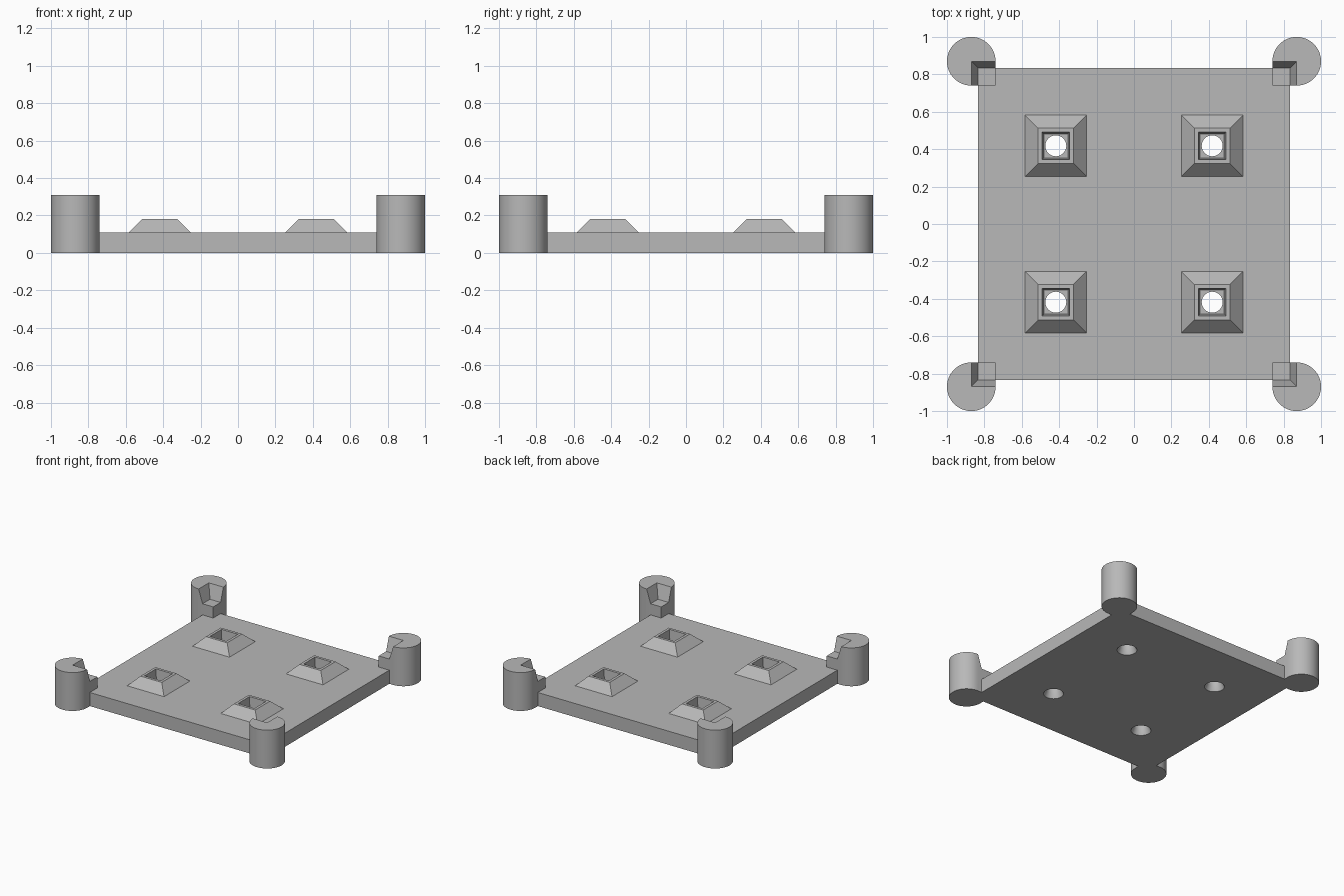
import bpy
import bmesh
from math import cos, sin, pi, radians
from mathutils import Matrix

cube = bpy.data.objects.get("Cube")
if cube:
    bpy.data.objects.remove(cube, do_unlink=True)

grey = bpy.data.materials.new("light_grey")
grey.use_nodes = True
colour = (0.48, 0.48, 0.48, 1)
grey.diffuse_color = colour
grey.node_tree.nodes["Principled BSDF"].inputs["Base Color"].default_value = colour

PLATE, PLATE_TOP = 0.835, 0.11
BOSS, BOSS_TOP = 0.418, 0.18
COLUMN, RADIUS, COLUMN_TOP, SEAT = 0.87, 0.13, 0.31, 0.2


def square(half, cx=0, cy=0):
    return [(cx + i * half, cy + j * half) for i, j in ((-1, -1), (1, -1), (1, 1), (-1, 1))]


def circle(radius, cx=0, cy=0, n=40):
    return [(cx + radius * cos(2 * pi * k / n), cy + radius * sin(2 * pi * k / n)) for k in range(n)]


def loft(name, *layers):
    """Solid through (height, outline) layers that share a point count."""
    bm = bmesh.new()
    rings = [[bm.verts.new((x, y, z)) for x, y in outline] for z, outline in layers]
    bm.faces.new(rings[0][::-1])
    bm.faces.new(rings[-1])
    n = len(rings[0])
    for low, high in zip(rings, rings[1:]):
        for k in range(n):
            bm.faces.new((low[k], low[(k + 1) % n], high[(k + 1) % n], high[k]))
    bmesh.ops.recalc_face_normals(bm, faces=bm.faces)
    mesh = bpy.data.meshes.new(name)
    bm.to_mesh(mesh)
    bm.free()
    mesh.materials.append(grey)
    obj = bpy.data.objects.new(name, mesh)
    bpy.context.collection.objects.link(obj)
    return obj


def select(obj):
    bpy.ops.object.select_all(action="DESELECT")
    obj.select_set(True)
    bpy.context.view_layer.objects.active = obj


def boolean(obj, other, operation):
    mod = obj.modifiers.new(operation, "BOOLEAN")
    mod.operation, mod.object, mod.solver = operation, other, "EXACT"
    select(obj)
    bpy.ops.object.modifier_apply(modifier=mod.name)
    bpy.data.objects.remove(other, do_unlink=True)


def smooth(obj):
    select(obj)
    bpy.ops.object.shade_smooth_by_angle(angle=radians(25))


# Base plate with four raised, pierced bosses
base = loft("base_plate", (0, square(PLATE)), (PLATE_TOP, square(PLATE)))
for cx in (-BOSS, BOSS):
    for cy in (-BOSS, BOSS):
        boss = loft("boss", (0.05, square(0.165, cx, cy)), (PLATE_TOP, square(0.165, cx, cy)),
                    (BOSS_TOP, square(0.095, cx, cy)))
        boolean(base, boss, "UNION")
        pocket = loft("pocket_cutter", (0.08, square(0.064, cx, cy)), (BOSS_TOP, square(0.073, cx, cy)),
                      (0.25, square(0.073, cx, cy)))
        boolean(base, pocket, "DIFFERENCE")
        hole = loft("hole_cutter", (-0.02, circle(0.073, cx, cy)), (0, circle(0.073, cx, cy)),
                    (0.04, circle(0.056, cx, cy)), (0.15, circle(0.056, cx, cy)))
        boolean(base, hole, "DIFFERENCE")
smooth(base)

# Corner column: round outside, square inside, with a tapered stacking seat
steps = 48
outline = [(COLUMN + RADIUS * cos(a), COLUMN + RADIUS * sin(a))
           for a in (-pi / 2 + 1.5 * pi * k / steps for k in range(steps + 1))]
outline.append((COLUMN - RADIUS, COLUMN - RADIUS))
column = loft("corner_column_back_left", (0, outline), (COLUMN_TOP, outline))
middle = 0.7
wide = COLUMN - middle
narrow = PLATE - middle
seat = loft("seat_cutter", (SEAT, square(narrow, middle, middle)),
            (COLUMN_TOP, square(wide, middle, middle)),
            (2 * COLUMN_TOP - SEAT, square(2 * wide - narrow, middle, middle)))
boolean(column, seat, "DIFFERENCE")
smooth(column)

# Repeat the column around the other corners
for turn, corner in enumerate(("back_right", "front_right", "front_left"), 1):
    copy = column.copy()
    copy.data = column.data.copy()
    copy.name = "corner_column_" + corner
    copy.data.transform(Matrix.Rotation(turn * pi / 2, 4, "Z"))
    bpy.context.collection.objects.link(copy)
